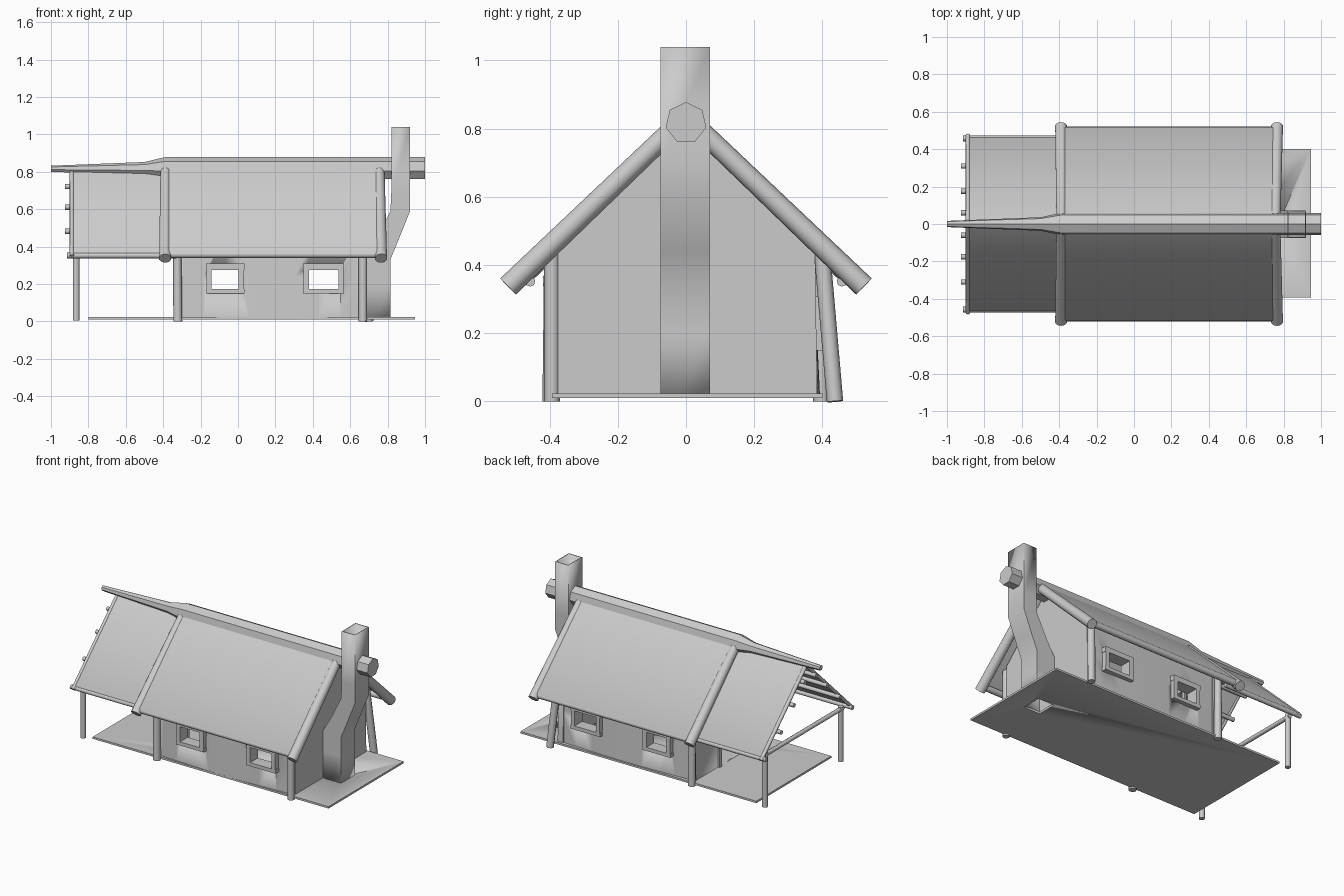
import bpy, bmesh, math
from mathutils import Vector

if "Cube" in bpy.data.objects:
    bpy.data.objects.remove(bpy.data.objects["Cube"])

grey = bpy.data.materials.new("plain grey")
grey.diffuse_color = (0.6, 0.6, 0.6, 1)
grey.use_nodes = True
grey.node_tree.nodes["Principled BSDF"].inputs["Base Color"].default_value = grey.diffuse_color


def finish(name, bm, smooth=True):
    bmesh.ops.recalc_face_normals(bm, faces=bm.faces)
    me = bpy.data.meshes.new(name)
    bm.to_mesh(me)
    bm.free()
    ob = bpy.data.objects.new(name, me)
    bpy.context.collection.objects.link(ob)
    me.materials.append(grey)
    if smooth:
        bpy.ops.object.select_all(action='DESELECT')
        ob.select_set(True)
        bpy.context.view_layer.objects.active = ob
        bpy.ops.object.shade_smooth_by_angle(angle=math.radians(48))
    return ob


def loft(name, rings, caps=True):
    """Skin a list of equal-sized closed rings."""
    bm = bmesh.new()
    vs = [[bm.verts.new(p) for p in r] for r in rings]
    n = len(vs[0])
    for a, b in zip(vs, vs[1:]):
        for i in range(n):
            bm.faces.new((a[i], a[(i + 1) % n], b[(i + 1) % n], b[i]))
    if caps:
        bm.faces.new(vs[0])
        bm.faces.new(vs[-1])
    return finish(name, bm)


def pole(name, pts, radii, sides=8):
    pts = [Vector(p) for p in pts]
    if not isinstance(radii, (list, tuple)):
        radii = [radii] * len(pts)
    d = (pts[-1] - pts[0]).normalized()
    u = Vector((0, 0, 1)) if abs(d.z) < 0.95 else Vector((1, 0, 0))
    u = (u - d * u.dot(d)).normalized()
    w = d.cross(u)
    ang = [2 * math.pi * i / sides for i in range(sides)]
    return loft(name, [[p + (u * math.cos(a) + w * math.sin(a)) * r for a in ang]
                       for p, r in zip(pts, radii)])


def box(name, x0, x1, y0, y1, z0, z1):
    return loft(name, [[(x0, y0, z), (x1, y0, z), (x1, y1, z), (x0, y1, z)] for z in (z0, z1)])


def prism_x(name, prof, x0, x1):
    return loft(name, [[(x, y, z) for y, z in prof] for x in (x0, x1)])


def cut(ob, cutter):
    m = ob.modifiers.new("opening", 'BOOLEAN')
    m.operation = 'DIFFERENCE'
    m.solver = 'EXACT'
    m.object = cutter
    cutter.hide_render = True
    cutter.hide_set(True)


SL = 0.957                                   # roof slope
WIN = [(-0.155, 0.018), (0.365, 0.55)]       # window openings in x
WZ = (0.165, 0.29)

# Ridge beam, tapering over the porch
pole("ridge_beam", [(-1, 0, 0.815), (-0.5, 0, 0.815), (-0.39, 0, 0.817), (1, 0, 0.817)],
     [0.017, 0.037, 0.061, 0.061], 7)

# Floor slab with the chimney opening
floor = box("floor", -0.80, 0.945, -0.393, 0.4, 0.01, 0.023)
cut(floor, box("floor_cutter", 0.68, 0.80, -0.068, 0.065, -0.1, 0.1))

# Side walls, slightly bowed outwards, with window openings
win_cutters = [box("window_cutter", a, b, -0.6, 0.6, *WZ) for a, b in WIN]
for s, nm in ((-1, "front"), (1, "back")):
    rings = []
    for i in range(9):
        x = -0.31 + i * 0.98 / 8
        bow = 0.018 * math.sin(math.pi * i / 8)
        rings.append([(x, s * (0.375 + bow), 0.015), (x, s * (0.375 + bow * 0.4), 0.24),
                      (x, s * 0.372, 0.475), (x, s * 0.335, 0.50), (x, s * 0.335, 0.015)])
    wall = loft(nm + "_wall", rings)
    for c in win_cutters:
        cut(wall, c)

# Gable walls, one with a doorway
gable = [(-0.378, 0.015), (0.385, 0.015), (0.378, 0.47), (0, 0.835), (-0.378, 0.47)]
prism_x("chimney_gable", gable, 0.64, 0.68)
door_wall = prism_x("porch_gable", gable, -0.33, -0.295)
cut(door_wall, box("door_cutter", -0.5, -0.2, -0.11, 0.11, 0.023, 0.45))
for y in (-0.12, 0.12):
    box("door_jamb", -0.342, -0.285, y - 0.012, y + 0.012, 0.02, 0.46)
box("door_lintel", -0.342, -0.285, -0.132, 0.132, 0.445, 0.47)

# Window frames
for s in (-1, 1):
    ya, yb = sorted((s * 0.33, s * 0.412))
    for a, b in WIN:
        for z in WZ:
            box("window_rail", a - 0.017, b + 0.017, ya, yb, z - 0.016, z + 0.008 if z < 0.2 else z + 0.018)
        for x in (a, b):
            box("window_stile", x - 0.014, x + 0.014, ya, yb, WZ[0] - 0.01, WZ[1] + 0.01)

# Roof panels, rafters, eave poles and porch purlins on both slopes
for s, nm in ((-1, "front"), (1, "back")):
    for part, x0, x1, top, yo in (("main", -0.385, 0.76, 0.868, 0.515),
                                  ("porch", -0.89, -0.385, 0.812, 0.462)):
        e = top - SL * yo
        prism_x(f"{nm}_{part}_roof", [(0, top), (s * yo, e), (s * yo, e - 0.012), (0, top - 0.018)], x0, x1)
    for x, xt in ((-0.39, -0.387), (0.765, 0.755)):
        pole(nm + "_rafter", [(xt, s * 0.01, 0.827), (x, s * 0.522, 0.337)], [0.029, 0.033], 10)
    pole(nm + "_main_eave", [(-0.37, s * 0.5, 0.358), (0.75, s * 0.5, 0.358)], 0.02)
    pole(nm + "_porch_eave", [(-0.915, s * 0.457, 0.352), (-0.33, s * 0.457, 0.352)], 0.015)
    pole(nm + "_porch_rafter", [(-0.888, s * 0.01, 0.795), (-0.888, s * 0.475, 0.348)], 0.012)
    for y in (0.06, 0.175, 0.31):
        pole(nm + "_purlin", [(-0.925, s * y, 0.778 - SL * y), (-0.31, s * y, 0.778 - SL * y)], 0.014)
    # Posts
    pole(nm + "_porch_post", [(-0.865, s * 0.4, 0.005), (-0.865, s * 0.4, 0.37)], 0.018)
    pole(nm + "_left_post", [(-0.322, s * 0.397, 0), (-0.325, s * 0.394, 0.44)], [0.024, 0.022])
pole("front_right_post", [(0.668, -0.393, 0), (0.668, -0.393, 0.45)], 0.023)
pole("back_right_post", [(0.70, 0.437, 0), (0.668, 0.398, 0.45)], 0.024)
pole("porch_tie_beam", [(-0.865, -0.42, 0.352), (-0.865, 0.42, 0.352)], 0.014)

# Chimney: open square tube that steps out past the gable
path = [(0.67, 0.815, 0.012), (0.67, 0.815, 0.2), (0.675, 0.815, 0.33), (0.74, 0.86, 0.44),
        (0.815, 0.92, 0.59), (0.82, 0.92, 0.7), (0.82, 0.92, 1.04)]
flue = loft("chimney", [[(a, -0.075, z), (b, -0.075, z), (b, 0.071, z), (a, 0.071, z)]
                        for a, b, z in path], caps=False)
shell = flue.modifiers.new("thickness", 'SOLIDIFY')
shell.thickness = 0.009
shell.offset = -1
